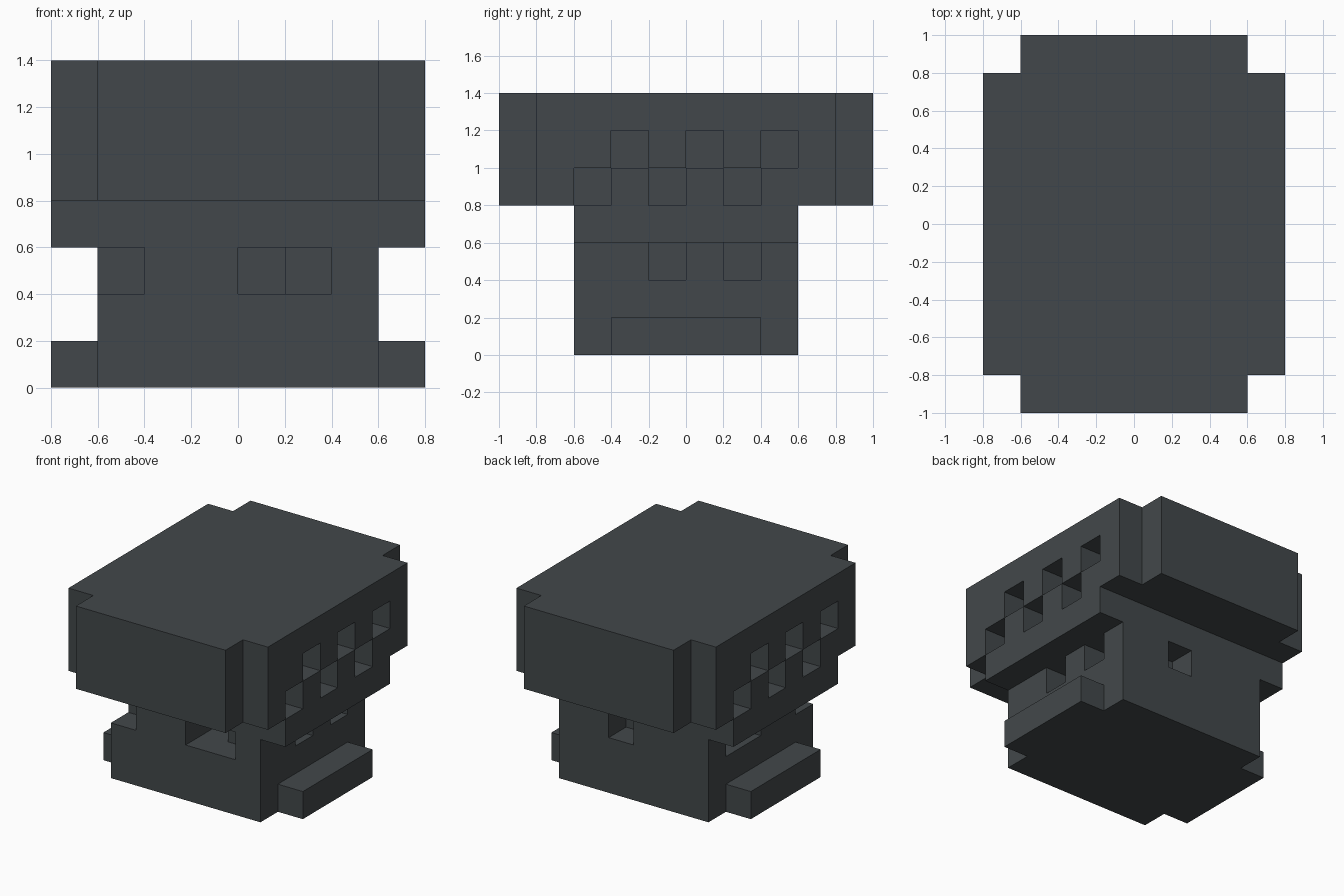
import bpy, bmesh, math
from mathutils import Vector

if "Cube" in bpy.data.objects:
    bpy.data.objects.remove(bpy.data.objects["Cube"])

U = 0.2  # edge length of one block


def block(x0, x1, y0, y1, z0, z1):
    """Set of unit cells filling a box given in model units."""
    r = lambda a, b: range(round(a / U), round(b / U))
    return {(x, y, z) for x in r(x0, x1) for y in r(y0, y1) for z in r(z0, z1)}


# cap with notched corners, collar, trunk and side ledges
cells = block(-.8, .8, -.8, .8, .8, 1.4) | block(-.6, .6, -1, 1, .8, 1.4)
cells |= block(-.8, .8, -.6, .6, .6, .8)
cells |= block(-.6, .6, -.6, .6, 0, .6)
cells |= block(-.8, .8, -.4, .4, 0, .2)

# staggered pockets on both cap sides (half-turn symmetric)
for i in range(3):
    for y, z in ((-.4 + .4 * i, 1.0), (-.6 + .4 * i, .8)):
        cells -= block(.6, .8, y, y + U, z, z + U)
        cells -= block(-.8, -.6, -y - U, -y, z, z + U)

# trunk pockets just under the collar: x0, x1, y0, y1
for x0, x1, y0, y1 in (
    (-.6, -.4, -.6, -.4),                     # front left corner
    (0, .2, -.6, -.2), (.2, .4, -.6, -.4),    # front
    (.4, .6, -.2, 0), (.4, .6, .2, .4),       # right
    (-.6, -.4, 0, .4),                        # left
    (0, .2, .4, .6),                          # back
):
    cells -= block(x0, x1, y0, y1, .4, .6)

# skin the cells with their exposed faces only
bm = bmesh.new()
verts = {}


def vert(p):
    key = tuple(round(c) for c in p)
    if key not in verts:
        verts[key] = bm.verts.new(Vector(key) * U)
    return verts[key]


for c in sorted(cells):
    for axis in range(3):
        for s in (-1, 1):
            n = [0, 0, 0]
            n[axis] = s
            if tuple(a + b for a, b in zip(c, n)) in cells:
                continue
            n = Vector(n)
            u = Vector([1.0 if k == (axis + 1) % 3 else 0.0 for k in range(3)])
            v = n.cross(u)
            m = Vector(c) + Vector((.5, .5, .5)) + n * .5
            bm.faces.new([vert(m + u * a * .5 + v * b * .5)
                          for a, b in ((-1, -1), (1, -1), (1, 1), (-1, 1))])

mesh = bpy.data.meshes.new("stepped_block_body")
bm.to_mesh(mesh)
bm.free()
body = bpy.data.objects.new("stepped_block_body", mesh)
bpy.context.collection.objects.link(body)

mat = bpy.data.materials.new("dark_slate_grey")
mat.diffuse_color = (0.055, 0.064, 0.069, 1)
mat.use_nodes = True
mat.node_tree.nodes["Principled BSDF"].inputs["Base Color"].default_value = mat.diffuse_color
mesh.materials.append(mat)
